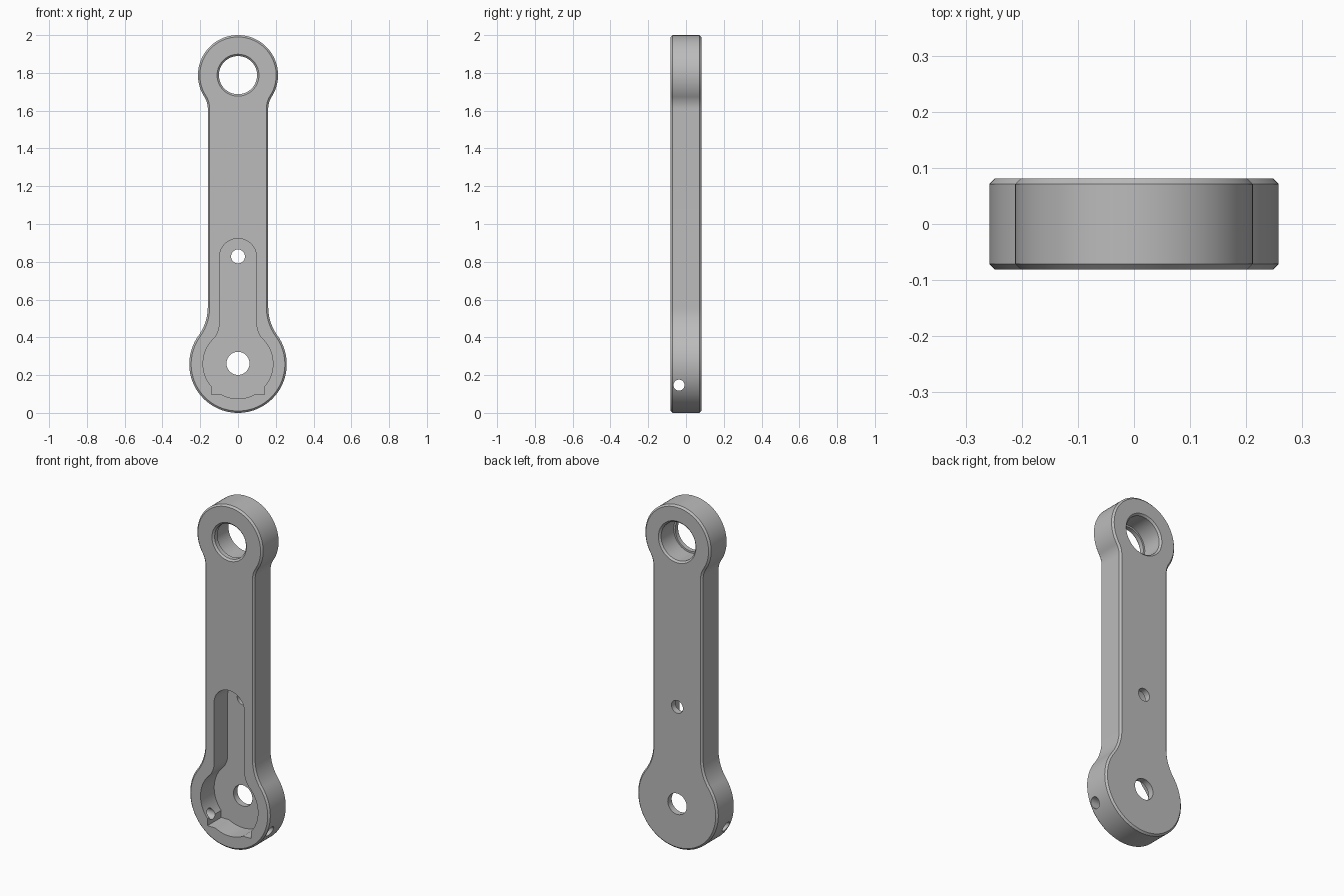
import bpy, bmesh
from math import sin, cos, pi, sqrt, atan2, radians

cube = bpy.data.objects.get("Cube")
if cube:
    bpy.data.objects.remove(cube, do_unlink=True)

metal = bpy.data.materials.new("satin_grey")
metal.use_nodes = True
GREY = (0.5, 0.5, 0.5, 1)
metal.diffuse_color = GREY
metal.node_tree.nodes["Principled BSDF"].inputs["Base Color"].default_value = GREY

HALF = 0.081      # half of the thickness
CHAMFER = 0.01


def arc(cx, cz, r, a0, a1, n):
    return [(cx + r * cos(a0 + (a1 - a0) * i / n),
             cz + r * sin(a0 + (a1 - a0) * i / n)) for i in range(n + 1)]


def fillet(width, radius, rise):
    """Radius of the fillet between a lobe and the straight side."""
    return (width**2 + rise**2 - radius**2) / (2 * (radius - width))


def outline(low, high, width, low_end, high_end=None, inset=0):
    """Closed outline of two round lobes joined by a straight shaft."""
    (zl, rl), (zh, rh) = low, high
    f = fillet(width, rl, low_end - zl)
    a = atan2(low_end - zl, width + f)
    side = arc(0, zl, rl - inset, -pi / 2, a, 36)
    side += arc(width + f, low_end, f + inset, pi + a, pi, 12)
    if high_end:
        f = fillet(width, rh, zh - high_end)
        a = atan2(zh - high_end, width + f)
        side += arc(width + f, high_end, f + inset, pi, pi - a, 12)
        side += arc(0, zh, rh - inset, -a, pi / 2, 36)
    else:
        side += arc(0, zh, rh - inset, 0, pi / 2, 24)
    return side + [(-x, z) for x, z in side[-2:0:-1]]


def loft(name, sections):
    """Solid through matching (y, outline) sections."""
    bm = bmesh.new()
    rings = [[bm.verts.new((x, y, z)) for x, z in pts] for y, pts in sections]
    for a, b in zip(rings, rings[1:]):
        for i in range(len(a)):
            j = (i + 1) % len(a)
            bm.faces.new((a[i], a[j], b[j], b[i]))
    bm.faces.new(rings[0])
    bm.faces.new(rings[-1])
    bmesh.ops.recalc_face_normals(bm, faces=bm.faces)
    mesh = bpy.data.meshes.new(name)
    bm.to_mesh(mesh)
    bm.free()
    mesh.materials.append(metal)
    obj = bpy.data.objects.new(name, mesh)
    bpy.context.collection.objects.link(obj)
    return obj


def bore(name, z, steps, n=64):
    """Turned cutter along y from (y, radius) steps."""
    return loft(name, [(y, arc(0, z, r, 0, 2 * pi, n)[:-1]) for y, r in steps])


# Link body with chamfered rims
def body_outline(inset):
    return outline((0.258, 0.258), (1.788, 0.212), 0.16, 0.56, 1.61, inset)


body = loft("link_body", [(-HALF, body_outline(CHAMFER)),
                          (-HALF + CHAMFER, body_outline(0)),
                          (HALF - CHAMFER, body_outline(0)),
                          (HALF, body_outline(CHAMFER))])

# Front pocket and its square lower corners
FLOOR = 0.045
keyhole = outline((0.26, 0.185), (0.825, 0.098), 0.098, 0.47)
corners = [(-0.14, 0.098), (0.14, 0.098), (0.14, 0.2), (-0.14, 0.2)]
cutters = [loft("pocket_cutter", [(-0.2, keyhole), (FLOOR, keyhole)]),
           loft("corner_cutter", [(-0.2, corners), (FLOOR, corners)])]

# Stepped bearing bore, pivot hole and screw hole
cutters += [
    bore("bearing_cutter", 1.788, [(-0.1, 0.13), (-HALF, 0.111), (-0.071, 0.101),
                                   (-0.045, 0.101), (-0.045, 0.111), (0.071, 0.111),
                                   (HALF, 0.121), (0.1, 0.14)]),
    bore("pivot_cutter", 0.262, [(-0.2, 0.061), (0.2, 0.061)]),
    bore("screw_cutter", 0.828, [(-0.2, 0.037), (0.2, 0.037)], 40)]

# Cross hole through both pocket walls
cross = bore("cross_cutter", 0, [(-0.5, 0.029), (0.5, 0.029)], 40)
cross.rotation_euler = (0, 0, radians(90))
cross.location = (0, -0.037, 0.147)
cutters.append(cross)

bpy.context.view_layer.objects.active = body
body.select_set(True)
for cutter in cutters:
    mod = body.modifiers.new(cutter.name, 'BOOLEAN')
    mod.operation, mod.solver, mod.object = 'DIFFERENCE', 'EXACT', cutter
    bpy.ops.object.modifier_apply(modifier=mod.name)
    bpy.data.objects.remove(cutter, do_unlink=True)

bpy.ops.object.shade_smooth_by_angle(angle=radians(25))
